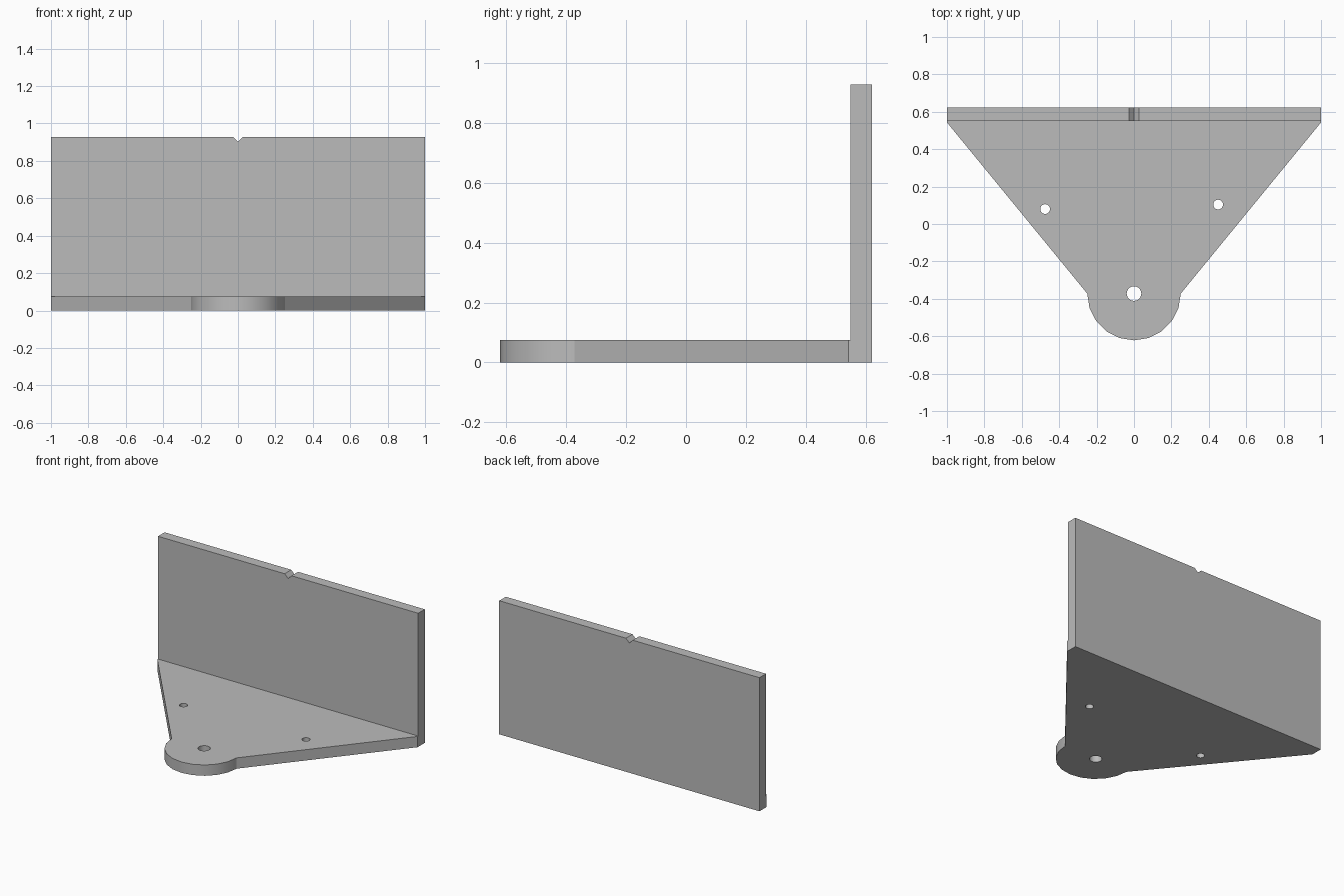
import bpy
import bmesh
from math import cos, sin, pi, radians
from mathutils import Vector

old = bpy.data.objects.get("Cube")
if old:
    bpy.data.objects.remove(old, do_unlink=True)

grey = bpy.data.materials.new("plain grey")
grey.use_nodes = True
COLOUR = (0.5, 0.5, 0.5, 1)
grey.diffuse_color = COLOUR
grey.node_tree.nodes["Principled BSDF"].inputs["Base Color"].default_value = COLOUR

WALL_FRONT, WALL_BACK, WALL_TOP = 0.55, 0.622, 0.928
PLATE_TOP = 0.075


def extrude_profile(name, points, offset):
    """Make a solid by pushing a closed profile along an offset."""
    bm = bmesh.new()
    face = bm.faces.new([bm.verts.new(p) for p in points])
    result = bmesh.ops.extrude_face_region(bm, geom=[face])
    moved = [g for g in result["geom"] if isinstance(g, bmesh.types.BMVert)]
    bmesh.ops.translate(bm, verts=moved, vec=Vector(offset))
    bmesh.ops.recalc_face_normals(bm, faces=bm.faces)
    mesh = bpy.data.meshes.new(name)
    bm.to_mesh(mesh)
    bm.free()
    mesh.materials.append(grey)
    obj = bpy.data.objects.new(name, mesh)
    bpy.context.collection.objects.link(obj)
    return obj


# Upright wall with a small V notch in the top edge
notch = 0.026
wall_outline = [(-1, 0), (1, 0), (1, WALL_TOP), (notch, WALL_TOP),
                (0, WALL_TOP - notch), (-notch, WALL_TOP), (-1, WALL_TOP)]
extrude_profile("upright_wall", [(x, WALL_FRONT, z) for x, z in wall_outline],
                (0, WALL_BACK - WALL_FRONT, 0))

# Tapered base plate with a rounded nose
nose_y, nose_r, steps = -0.372, 0.25, 10
outline = [(1, WALL_FRONT), (-1, WALL_FRONT), (-1, 0.543)]
outline += [(-nose_r * cos(pi * i / steps), nose_y - nose_r * sin(pi * i / steps))
            for i in range(steps + 1)]
outline += [(1, 0.543)]
plate = extrude_profile("base_plate", [(x, y, 0) for x, y in outline],
                        (0, 0, PLATE_TOP))

# Screw holes through the plate
holes = {"nose_hole": (0, nose_y, 0.039),
         "right_hole": (-0.475, 0.08, 0.026),
         "left_hole": (0.45, 0.104, 0.026)}
for name, (x, y, radius) in holes.items():
    bpy.ops.mesh.primitive_cylinder_add(vertices=24, radius=radius, depth=0.3,
                                        location=(x, y, 0))
    cutter = bpy.context.object
    cutter.name = name + "_cutter"
    cutter.data.materials.append(grey)
    cut = plate.modifiers.new(name, 'BOOLEAN')
    cut.operation = 'DIFFERENCE'
    cut.solver = 'EXACT'
    cut.object = cutter
    bpy.ops.object.select_all(action='DESELECT')
    plate.select_set(True)
    bpy.context.view_layer.objects.active = plate
    bpy.ops.object.modifier_apply(modifier=name)
    bpy.data.objects.remove(cutter, do_unlink=True)

bpy.ops.object.shade_smooth_by_angle(angle=radians(30))
